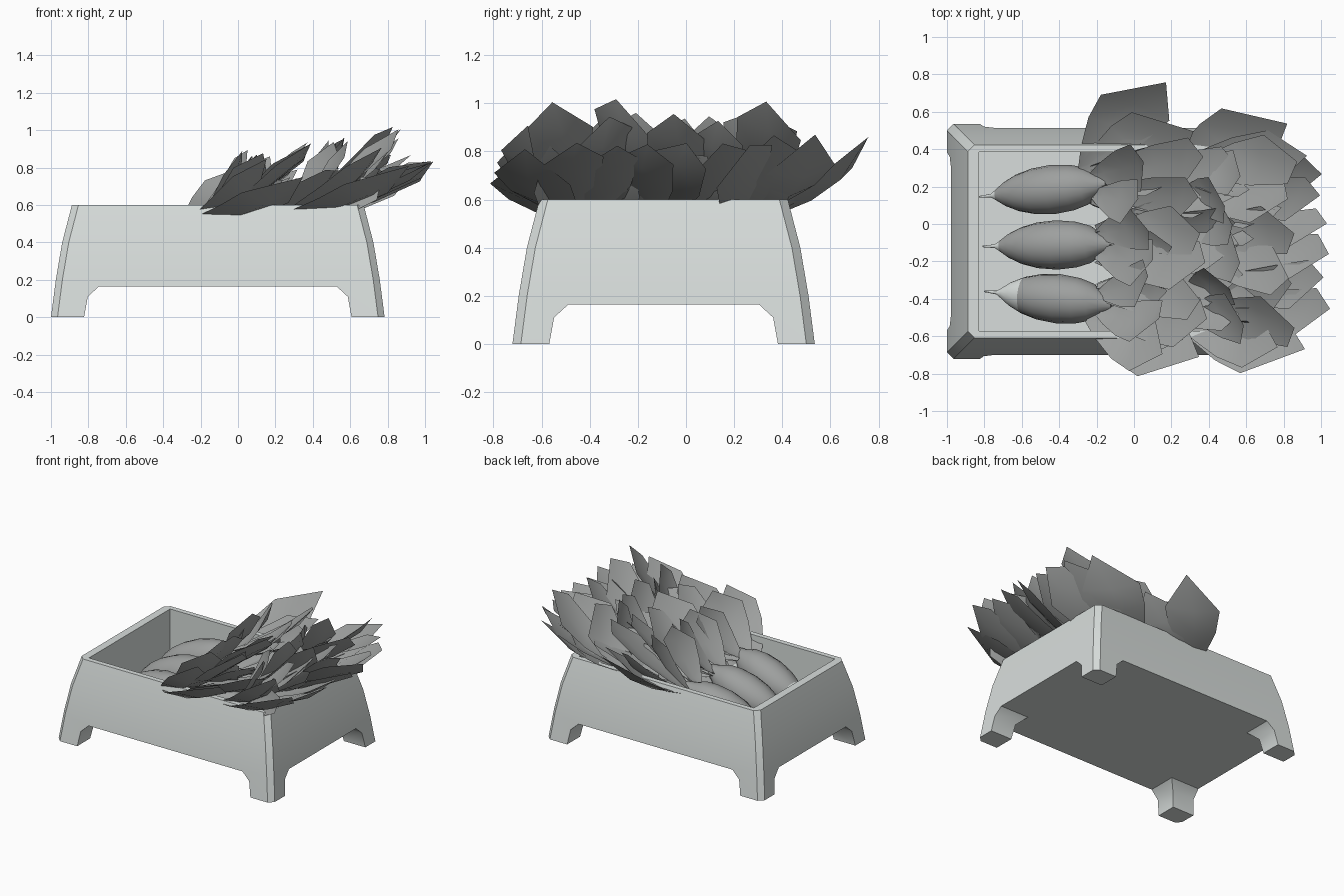
import bpy, bmesh, math, random
from mathutils import Vector, Matrix

random.seed(11)
cube = bpy.data.objects.get("Cube")
if cube:
    bpy.data.objects.remove(cube, do_unlink=True)


def material(name, rgb):
    m = bpy.data.materials.new(name)
    m.use_nodes = True
    m.diffuse_color = (*rgb, 1)
    m.node_tree.nodes["Principled BSDF"].inputs["Base Color"].default_value = (*rgb, 1)
    return m


PALE = material("pale grey", (0.69, 0.73, 0.715))
ROOT = material("root grey", (0.34, 0.35, 0.345))
LEAF = material("leaf grey", (0.34, 0.35, 0.345))


def smooth(ob, angle):
    bpy.ops.object.select_all(action="DESELECT")
    ob.select_set(True)
    bpy.context.view_layer.objects.active = ob
    bpy.ops.object.shade_smooth_by_angle(angle=math.radians(angle))


def make(name, bm, mats):
    mesh = bpy.data.meshes.new(name)
    bm.to_mesh(mesh)
    bm.free()
    ob = bpy.data.objects.new(name, mesh)
    bpy.context.collection.objects.link(ob)
    for m in mats:
        mesh.materials.append(m)
    return ob


def loft(rings):
    """Closed solid through rings of equal point count."""
    bm = bmesh.new()
    loops = [[bm.verts.new(p) for p in r] for r in rings]
    n = len(loops[0])
    for a, b in zip(loops, loops[1:]):
        for i in range(n):
            j = (i + 1) % n
            bm.faces.new((a[i], a[j], b[j], b[i]))
    bm.faces.new(loops[0][::-1])
    bm.faces.new(loops[-1])
    bmesh.ops.recalc_face_normals(bm, faces=bm.faces)
    return bm


# Crate: flared shell with chamfered corners, cut by openings and a cavity
CX, CY = -0.108, -0.093
HX, HY = 0.892, 0.628


def crate_ring(z, inset, chamfer=0.035):
    x, y, c = HX - inset, HY - inset, chamfer
    pts = [(x, y - c), (x - c, y), (c - x, y), (-x, y - c),
           (-x, c - y), (c - x, -y), (x - c, -y), (x, c - y)]
    return [(CX + a, CY + b, z) for a, b in pts]


crate = make("crate", loft([crate_ring(0, 0), crate_ring(0.2, 0.026),
                            crate_ring(0.4, 0.06), crate_ring(0.6, 0.112)]), [PALE])


def opening(half):
    prof = [(half, -0.1), (half, 0), (half - 0.02, 0.11), (half - 0.08, 0.165)]
    return prof + [(-u, z) for u, z in reversed(prof)]


gap_x = loft([[(CX + u, y, z) for u, z in opening(0.715)] for y in (-2, 2)])
gap_y = loft([[(x, CY + u, z) for u, z in opening(0.475)] for x in (-2, 2)])
cavity = loft([[(CX + sx * 0.722, CY + sy * 0.478, z)
                for sx, sy in ((-1, -1), (1, -1), (1, 1), (-1, 1))] for z in (0.2, 1)])
cutters = [make("cutter", bm, [PALE]) for bm in (gap_x, gap_y, cavity)]
for c in cutters:
    c.hide_render = True
    mod = crate.modifiers.new("cut", "BOOLEAN")
    mod.operation, mod.object, mod.solver = "DIFFERENCE", c, "EXACT"
bpy.context.view_layer.update()
done = bpy.data.meshes.new_from_object(crate.evaluated_get(bpy.context.evaluated_depsgraph_get()))
crate.modifiers.clear()
crate.data = done
for c in cutters:
    bpy.data.objects.remove(c, do_unlink=True)
smooth(crate, 40)

# Root vegetable: turned profile along x, thin tail first
PROFILE = [(0, 0.004), (0.07, 0.01), (0.1, 0.03), (0.15, 0.065), (0.22, 0.098), (0.31, 0.122),
           (0.42, 0.132), (0.53, 0.122), (0.61, 0.1), (0.67, 0.06), (0.73, 0.035)]


def root(name, tail, yaw, pale_to):
    frame = (Matrix.Translation(tail) @ Matrix.Rotation(yaw, 4, "Z")
             @ Matrix.Rotation(math.radians(-19), 4, "Y"))
    n = 16
    bm = loft([[(x, r * math.cos(math.tau * i / n), r * math.sin(math.tau * i / n))
                for i in range(n)] for x, r in PROFILE])
    for f in bm.faces:
        f.material_index = int(f.calc_center_median().x < pale_to)
    bm.transform(frame)
    smooth(make(name, bm, [ROOT, PALE]), 60)
    return frame @ Vector((0.67, 0, 0))


# Leaf: creased strip widening from the stalk to a ragged, angular end
def leaf(bm, base, tip, width, roll, shoulder):
    d = tip - base
    side = d.cross(Vector((0, 0, 1))).normalized()
    side = Matrix.Rotation(roll, 3, d.normalized()) @ side
    nrm = side.cross(d).normalized()
    skew = random.choice((-1, 1)) * 0.1
    prev = None
    for t, w in ((0, 0.12), (0.25, 0.45), (0.65, 0.85), (1, 1)):
        t *= shoulder
        mid = base + d * t - Vector((0, 0, 0.05 * math.sin(math.pi * t)))
        half = side * width * w / 2
        slant = d * skew * t
        row = [bm.verts.new(p) for p in (mid - half - slant, mid - nrm * width * w * 0.1,
                                         mid + half + slant)]
        if prev:
            for k in (0, 1):
                bm.faces.new((prev[k], prev[k + 1], row[k + 1], row[k]))
        prev = row
    end = bm.verts.new(tip + side * width * skew)
    for k in (0, 1):
        bm.faces.new((prev[k], prev[k + 1], end))


# Tip offsets from the crown, blade width, random roll
BUNCH = [(0.22, 0.1, 0.42, 0.25, 0.5), (0.28, -0.1, 0.43, 0.27, 0.5),
         (0.55, 0.07, 0.43, 0.27, 0.5), (0.57, -0.13, 0.48, 0.28, 0.4),
         (0.73, 0.1, 0.32, 0.25, 0.6), (0.75, -0.06, 0.31, 0.27, 0.6),
         (0.48, 0.18, 0.26, 0.2, 1.1), (0.45, -0.19, 0.24, 0.2, 1.1),
         (0.18, 0.1, 0.1, 0.09, 1.1), (0.22, -0.1, 0.12, 0.09, 1.1),
         (0.36, 0.02, 0.3, 0.14, 1.1)]

# Two rows of three, outer ones with extra splayed leaves
LANES = [("left", -0.83, 0.145, 0.1, 0.1, -1), ("middle", -0.81, -0.12, 0.02, 0.12, 1),
         ("right", -0.8, -0.36, -0.1, 0.2, 1)]
SPLAY = {("front", "left"): [(0.34, 0.57, 0.37), (0.5, 0.32, 0.3)],
         ("front", "right"): [(0.5, -0.32, 0.26), (0.34, -0.24, 0.34)],
         ("rear", "left"): [(0.53, 0.36, 0.36), (0.66, 0.12, 0.34)],
         ("rear", "right"): [(0.6, -0.28, 0.3), (0.48, -0.2, 0.38)]}
for row, dx, dz, lift in (("front", 0, 0, 0.9), ("rear", 0.47, 0.02, 1)):
    for lane, x0, y, yaw, pale_to, mirror in LANES:
        crown = root(f"{row}_{lane}_root", Vector((x0 + dx, y, 0.28 + dz)), yaw, pale_to)
        bm = bmesh.new()
        for x, ly, z, w, roll in BUNCH:
            ly *= mirror
            jit = Vector([random.uniform(-0.03, 0.03) for _ in range(3)])
            jit.z *= 0.5
            start = crown + Vector((-0.03, ly * 0.5, 0.02))
            leaf(bm, start, crown + Vector((x, ly, z * lift)) + jit, w,
                 random.uniform(-roll, roll), 0.82)
        for x, ly, z in SPLAY.get((row, lane), []):
            start = crown + Vector((-0.08, math.copysign(0.08, ly), 0.02))
            leaf(bm, start, crown + Vector((x, ly, z)), 0.38, math.copysign(0.25, ly), 0.68)
        smooth(make(f"{row}_{lane}_leaves", bm, [LEAF]), 40)
